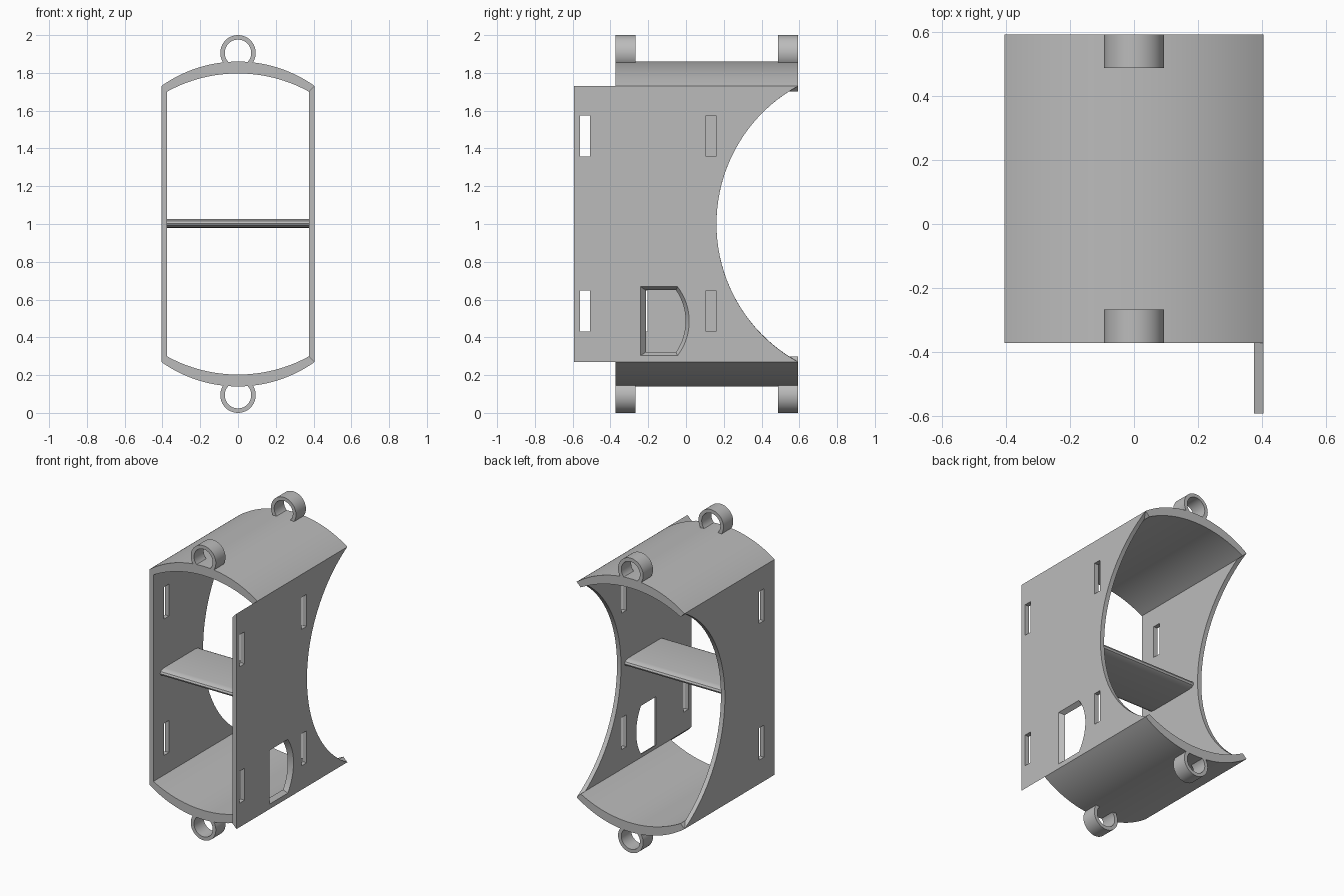
import bpy, bmesh
from math import sin, cos, asin, atan2, hypot, radians
from mathutils import Vector

if "Cube" in bpy.data.objects:
    bpy.data.objects.remove(bpy.data.objects["Cube"])

MID = 1.0                      # height of the symmetry plane
BACK, FRONT, LONG_FRONT = 0.594, -0.372, -0.594
X_OUT, X_IN = 0.405, 0.375     # side plate faces
H_OUT, H_IN = 0.731, 0.701     # half heights of the mitred corners

grey = bpy.data.materials.new("plain grey")
grey.use_nodes = True
grey.diffuse_color = (0.5, 0.5, 0.5, 1)
grey.node_tree.nodes["Principled BSDF"].inputs["Base Color"].default_value = (0.5, 0.5, 0.5, 1)


def solid(name, pairs):
    """Loft each pair of matching loops, then fill both ends (extra pairs become holes)."""
    bm = bmesh.new()
    ends = ([], [])
    for pair in pairs:
        rings = [[bm.verts.new(p) for p in loop] for loop in pair]
        n = len(rings[0])
        for i in range(n):
            j = (i + 1) % n
            bm.faces.new((rings[0][i], rings[0][j], rings[1][j], rings[1][i]))
        for end, ring in zip(ends, rings):
            end += [bm.edges.get((ring[i], ring[(i + 1) % n])) for i in range(n)]
    for end in ends:
        bmesh.ops.triangle_fill(bm, edges=end, use_beauty=True)
    bmesh.ops.recalc_face_normals(bm, faces=bm.faces[:])
    mesh = bpy.data.meshes.new(name)
    bm.to_mesh(mesh)
    bm.free()
    obj = bpy.data.objects.new(name, mesh)
    bpy.context.collection.objects.link(obj)
    mesh.materials.append(grey)
    bpy.ops.object.select_all(action='DESELECT')
    obj.select_set(True)
    bpy.context.view_layer.objects.active = obj
    bpy.ops.object.shade_smooth_by_angle(angle=radians(30))
    return obj


def arc(cu, cv, r, a0, a1, n):
    return [(cu + r * cos(a0 + (a1 - a0) * i / n), cv + r * sin(a0 + (a1 - a0) * i / n))
            for i in range(n + 1)]


def bow(half, low, high, n):
    """Shallow arch from +half to -half, rising from low to high."""
    rise = high - low
    r = (half * half + rise * rise) / (2 * rise)
    a = asin(half / r)
    return arc(0, high - r, r, radians(90) - a, radians(90) + a, n)


def along_y(points, y0, y1, flip):
    return [[Vector((u, y, MID + flip * v)) for u, v in points] for y in (y0, y1)]


def on_x(points, x):
    return [Vector((x, y, z)) for y, z in points]


# Side plates: mitred ends, scooped back edge, slots and window
def plate_outline(front, half):
    cy = 0.995
    r = hypot(H_OUT, cy - BACK)
    a = asin(half / r)
    scoop = arc(cy, MID, r, radians(180) + a, radians(180) - a, 40)
    return [(front, MID + half), (front, MID - half)] + scoop


def slot(y0, y1, z0, z1):
    return [(y0, z0), (y1, z0), (y1, z1), (y0, z1)]


def window(y0, y1, bulge, z0, z1):
    half, rise = (z1 - z0) / 2, bulge - y1
    r = (half * half + rise * rise) / (2 * rise)
    a = atan2(half, r - rise)
    return [(y0, z1), (y0, z0)] + arc(bulge - r, (z0 + z1) / 2, r, -a, a, 16)


def side_plate(name, side, front, slot_starts, windows):
    xo, xi = side * X_OUT, side * X_IN
    pairs = [(on_x(plate_outline(front, H_OUT), xo), on_x(plate_outline(front, H_IN), xi))]
    for y in slot_starts:
        for z in (0.432, 1.358):
            s = slot(y, y + 0.053, z, z + 0.217)
            pairs.append((on_x(s, xo), on_x(s, xi)))
    for outer, inner in windows:
        pairs.append((on_x(outer, xo), on_x(inner, xi)))
    solid(name, pairs)


side_plate("left_side_plate", 1, LONG_FRONT, (-0.56, 0.105),
           [(window(-0.24, -0.045, 0.017, 0.303, 0.668),
             window(-0.213, -0.053, -0.002, 0.322, 0.65))])
side_plate("right_side_plate", -1, FRONT, (-0.258,), [])

# Curved caps and hanging loops, top and bottom
cap = bow(X_OUT, H_OUT, 0.86, 32) + bow(X_IN, H_IN, 0.797, 32)[::-1]
ring_ends = radians(-60), radians(240)
ring = arc(0, 0.906, 0.094, *ring_ends, 40) + arc(0, 0.906, 0.07, *ring_ends, 40)[::-1]
for word, flip in (("top", 1), ("bottom", -1)):
    solid(word + "_cap", [along_y(cap, FRONT, BACK, flip)])
    solid(word + "_front_loop", [along_y(ring, FRONT, FRONT + 0.104, flip)])
    solid(word + "_back_loop", [along_y(ring, BACK - 0.106, BACK, flip)])

# Middle shelf with rounded front and back edges
quarter = radians(90)
nose = [(0.045 * u, 0.024 * v) for u, v in arc(0, 0, 1, -quarter, quarter, 6)]
shelf = [(0.08 + u, 1.003 + v) for u, v in nose] + [(-0.255 - u, 1.003 - v) for u, v in nose]
solid("shelf", [(on_x(shelf, -X_IN), on_x(shelf, X_IN))])
